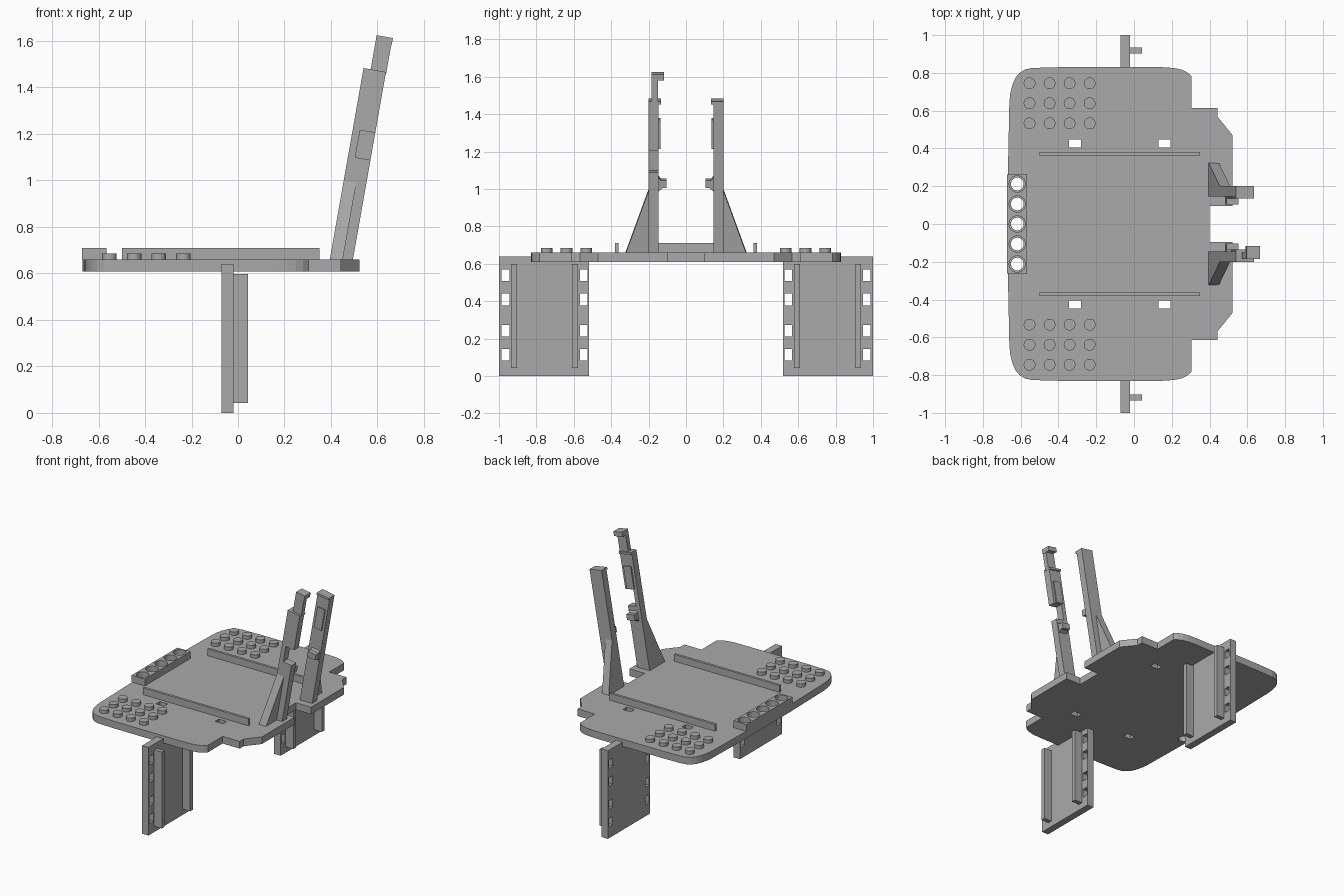
import bpy, bmesh, math
from mathutils import Matrix, Vector

if "Cube" in bpy.data.objects:
    bpy.data.objects.remove(bpy.data.objects["Cube"], do_unlink=True)

grey = bpy.data.materials.new("plain_grey")
grey.use_nodes = True
grey.diffuse_color = (0.4, 0.4, 0.4, 1)
grey.node_tree.nodes["Principled BSDF"].inputs["Base Color"].default_value = (0.4, 0.4, 0.4, 1)

PLATE_LOW, PLATE_TOP, RAIL_TOP = 0.608, 0.66, 0.71
# Leaning frame shared by both uprights: local x across, local z along the upright
LEAN = Matrix.Translation((0.394, 0, 0.655)) @ Matrix.Rotation(math.radians(10), 4, "Y")


def finish(name, bm, frame=None):
    if frame:
        bm.transform(frame)
    bmesh.ops.recalc_face_normals(bm, faces=bm.faces)
    mesh = bpy.data.meshes.new(name)
    bm.to_mesh(mesh)
    bm.free()
    mesh.materials.append(grey)
    obj = bpy.data.objects.new(name, mesh)
    bpy.context.collection.objects.link(obj)
    return obj


def add_box(bm, xs, ys, zs):
    lo, hi = Vector(map(min, xs, xs[::-1])), None
    corners = [sorted(r) for r in (xs, ys, zs)]
    lo = Vector([c[0] for c in corners])
    hi = Vector([c[1] for c in corners])
    m = Matrix.Translation((lo + hi) / 2) @ Matrix.Diagonal((*(hi - lo), 1))
    bmesh.ops.create_cube(bm, size=1, matrix=m)


def add_cylinder(bm, x, y, z0, z1, radius):
    bmesh.ops.create_cone(bm, cap_ends=True, segments=32, radius1=radius, radius2=radius,
                          depth=z1 - z0, matrix=Matrix.Translation((x, y, (z0 + z1) / 2)))


def add_prism(bm, points, offset):
    face = bm.faces.new([bm.verts.new(p) for p in points])
    grown = bmesh.ops.extrude_face_region(bm, geom=[face])
    verts = [g for g in grown["geom"] if isinstance(g, bmesh.types.BMVert)]
    bmesh.ops.translate(bm, verts=verts, vec=offset)


def boxes(name, ranges, frame=None):
    bm = bmesh.new()
    for r in ranges:
        add_box(bm, *r)
    return finish(name, bm, frame)


def activate(obj):
    bpy.ops.object.select_all(action="DESELECT")
    obj.select_set(True)
    bpy.context.view_layer.objects.active = obj


def cut(obj, cutter):
    cutter.hide_render = True
    mod = obj.modifiers.new("cut", "BOOLEAN")
    mod.operation, mod.solver, mod.object = "DIFFERENCE", "EXACT", cutter
    activate(obj)
    bpy.ops.object.modifier_apply(modifier=mod.name)
    bpy.data.objects.remove(cutter, do_unlink=True)


# Base plate: half outline mirrored across y
half = [(-0.668, 0.25), (-0.66, 0.64), (-0.655, 0.69), (-0.643, 0.74), (-0.627, 0.775),
        (-0.606, 0.8), (-0.577, 0.818), (-0.54, 0.826), (-0.4, 0.83), (0.15, 0.83), (0.21, 0.826),
        (0.25, 0.818), (0.28, 0.804), (0.305, 0.783), (0.305, 0.613), (0.443, 0.613),
        (0.443, 0.567), (0.522, 0.47), (0.522, 0.095), (0.4, 0.095)]
outline = half + [(x, -y) for x, y in reversed(half)]
bm = bmesh.new()
add_prism(bm, [(x, y, PLATE_LOW) for x, y in outline], (0, 0, PLATE_TOP - PLATE_LOW))
plate = finish("base_plate", bm)

hole_ys = [0.106 * i for i in range(-2, 3)]
bm = bmesh.new()
for y in hole_ys:
    add_cylinder(bm, -0.618, y, 0.5, 0.8, 0.034)
for s in (1, -1):
    for x in (-0.345, 0.13):
        add_box(bm, (x, x + 0.064), (s * 0.405, s * 0.448), (0.5, 0.8))
cut(plate, finish("plate_cutter", bm))

# Raised block with a row of wider holes
block = boxes("hole_block", [((-0.672, -0.566), (-0.262, 0.262), (PLATE_TOP, RAIL_TOP))])
bm = bmesh.new()
for y in hole_ys:
    add_cylinder(bm, -0.618, y, 0.6, 0.8, 0.043)
cut(block, finish("block_cutter", bm))

for s, side in ((1, "left"), (-1, "right")):
    # Long rail
    boxes(side + "_rail", [((-0.5, 0.35), (s * 0.362, s * 0.38), (0.65, RAIL_TOP))])

    # Grid of round studs
    bm = bmesh.new()
    for i in range(4):
        for j in range(3):
            add_cylinder(bm, -0.553 + 0.106 * i, s * (0.533 + 0.106 * j), 0.65, 0.685, 0.031)
    studs = finish(side + "_studs", bm)
    activate(studs)
    bpy.ops.object.shade_smooth_by_angle(angle=math.radians(35))

    # Leg panel with two columns of slots and two ribs
    panel = boxes(side + "_leg_panel", [((-0.072, -0.02), (s * 0.518, s), (0, 0.64))])
    slots = [((-0.2, 0.1), (s * y, s * (y + 0.042)), (z, z + 0.062))
             for y in (0.526, 0.945) for z in (0.082, 0.21, 0.378, 0.507)]
    cut(panel, boxes("slot_cutter", slots))
    boxes(side + "_leg_ribs", [((-0.025, 0.042), (s * y, s * (y + 0.032)), (0.043, 0.598))
                               for y in (0.577, 0.903)])

    # Leaning upright
    arm = boxes(side + "_upright", [((0, 0.098), (s * 0.146, s * 0.2), (0, 0.841))], LEAN)
    if s < 0:
        cut(arm, boxes("notch_cutter", [((0.032, 0.2), (-0.3, 0), (0.457, 0.575))], LEAN))

    # Triangular gusset on the outer side
    bm = bmesh.new()
    add_prism(bm, [(0, s * 0.19, 0), (0, s * 0.326, 0), (0, s * 0.2, 0.35), (0, s * 0.19, 0.35)],
              (0.055, 0, 0))
    finish(side + "_gusset", bm, LEAN)

    # Inner pad, top lip and small clip
    boxes(side + "_inner_pad", [((0.02, 0.08), (s * 0.137, s * 0.15), (0.58, 0.74))], LEAN)
    boxes(side + "_top_lip", [((0, 0.098), (s * 0.135, s * 0.15), (0.826, 0.841))], LEAN)
    bm = bmesh.new()
    add_prism(bm, [(0.025, s * 0.15, 0.35), (0.025, s * 0.125, 0.37), (0.025, s * 0.104, 0.37),
                   (0.025, s * 0.104, 0.412), (0.025, s * 0.135, 0.412), (0.025, s * 0.15, 0.43)],
              (0.065, 0, 0))
    finish(side + "_clip", bm, LEAN)

# Hooked tip on the taller right upright
boxes("right_tip_stem", [((0.031, 0.1), (-0.184, -0.15), (0.83, 0.96))], LEAN)
boxes("right_tip_hook", [((0.031, 0.102), (-0.184, -0.117), (0.957, 0.99))], LEAN)
